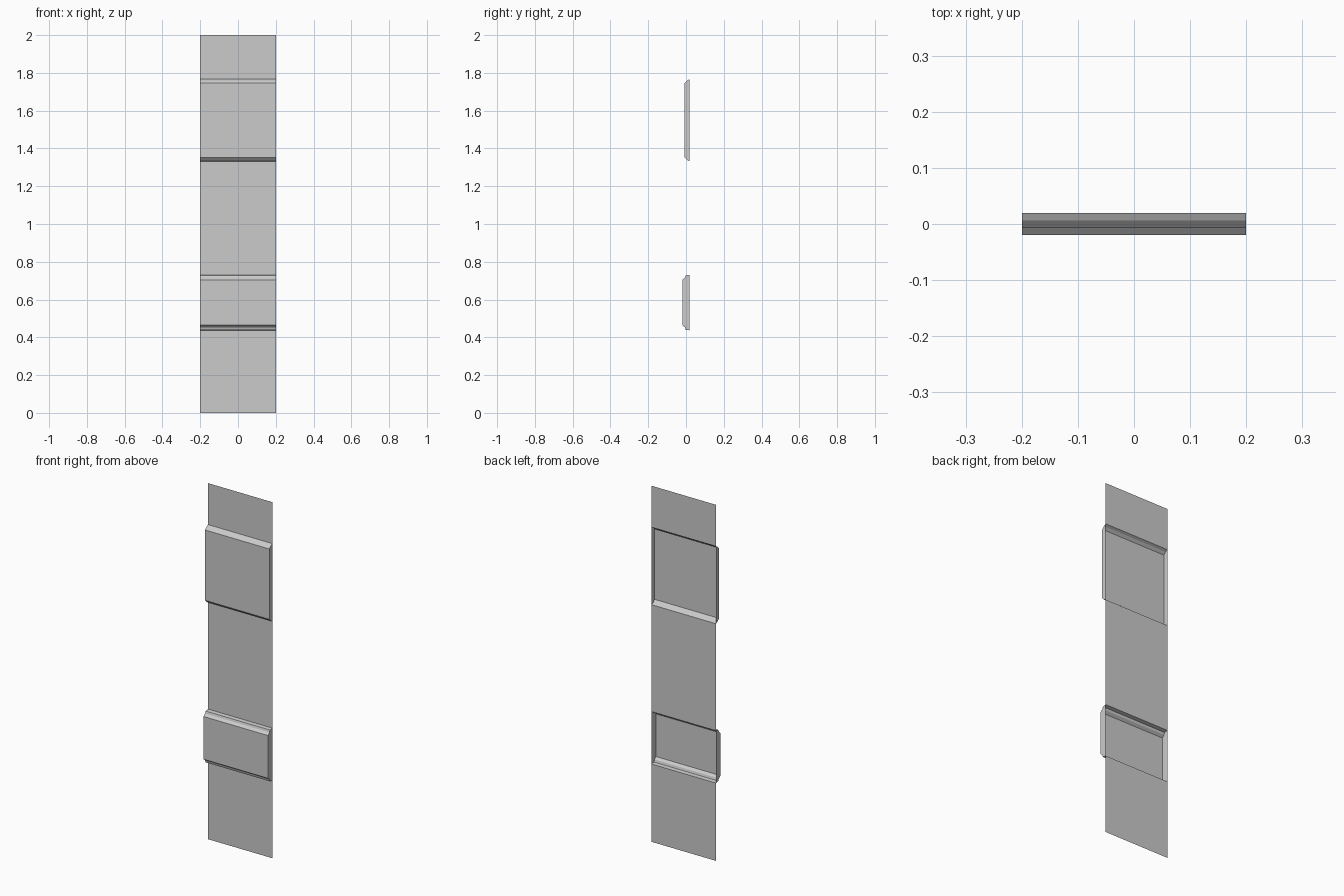
import bpy, bmesh

if "Cube" in bpy.data.objects:
    bpy.data.objects.remove(bpy.data.objects["Cube"])

HALF_W = 0.2
BACK = 0.0195

# (y, z) profiles of the two raised bands, bottom to top
lower_profile = [(BACK, 0.437), (-0.002, 0.440), (-0.006, 0.453), (-0.0195, 0.464),
                 (-0.0195, 0.704), (-0.006, 0.716), (-0.002, 0.728), (BACK, 0.731)]
upper_profile = [(BACK, 1.332), (0.006, 1.338), (-0.007, 1.352),
                 (-0.007, 1.747), (0.006, 1.760), (BACK, 1.767)]


def strip(name, profile, capped):
    """Sweep a (y, z) profile across the width; optionally close both ends."""
    bm = bmesh.new()
    left = [bm.verts.new((-HALF_W, y, z)) for y, z in profile]
    right = [bm.verts.new((HALF_W, y, z)) for y, z in profile]
    for i in range(len(profile) - 1):
        bm.faces.new((left[i], right[i], right[i + 1], left[i + 1]))
    if capped:
        bm.faces.new(left)
        bm.faces.new(right[::-1])
    mesh = bpy.data.meshes.new(name)
    bm.to_mesh(mesh)
    bm.free()
    bpy.context.collection.objects.link(bpy.data.objects.new(name, mesh))


# Flat thin sheets below, between and above the bands
for name, z0, z1 in (("lower_sheet", 0, 0.437),
                     ("middle_sheet", 0.731, 1.332),
                     ("upper_sheet", 1.767, 2.0)):
    strip(name, [(BACK, z0), (BACK, z1)], False)

# Raised bands, open at the back and closed at the sides
strip("lower_band", lower_profile, True)
strip("upper_band", upper_profile, True)
